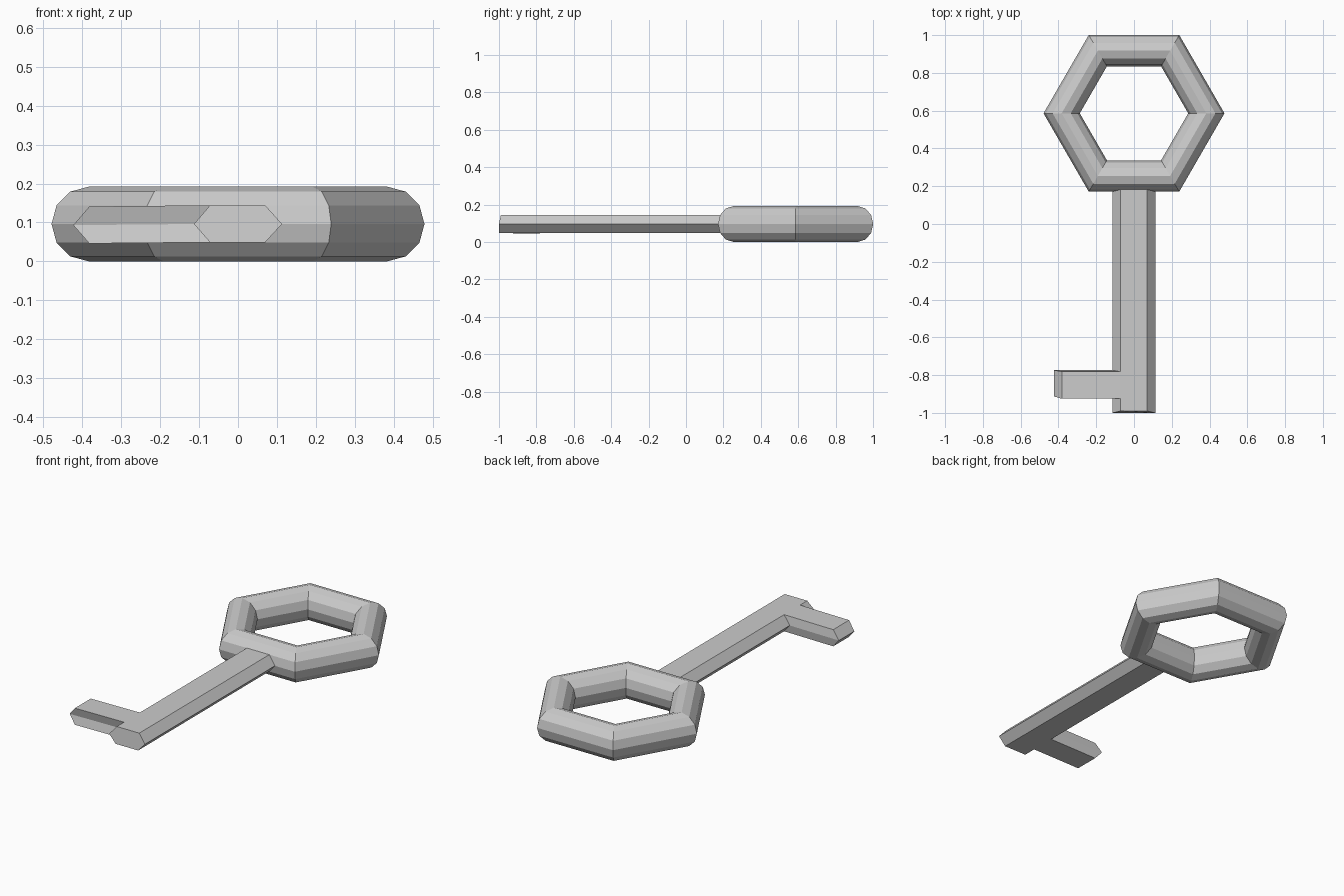
import bpy
import bmesh
from mathutils import Vector

if "Cube" in bpy.data.objects:
    bpy.data.objects.remove(bpy.data.objects["Cube"])

ZC = 0.096  # height of the key's middle plane

# Bow: six-sided ring with a twelve-sided tube
bpy.ops.mesh.primitive_torus_add(
    major_segments=6, minor_segments=12,
    major_radius=0.383, minor_radius=0.096,
    location=(0, 0.586, ZC))
bpy.context.object.name = "bow_ring"

# Shaft: flattened hexagonal bar lofted along y
# section points: left tip, top left, top right, right tip, bottom right, bottom left
section = [(-0.113, 0), (-0.072, 0.048), (0.07, 0.048),
           (0.113, 0), (0.07, -0.047), (-0.072, -0.047)]
# y station and forward shift of the left tip at that station
stations = [(-0.993, 0), (-0.925, 0.012), (-0.782, 0.008), (0.2, 0)]

bm = bmesh.new()
rings = []
for y, shift in stations:
    rings.append([bm.verts.new((x, y + (shift if i == 0 else 0), ZC + z))
                  for i, (x, z) in enumerate(section)])
for v in rings[0]:
    v.co.y += -0.007 if v.co.z < ZC + 0.01 else 0.003  # slightly slanted end

bit_faces = []
for k in range(len(rings) - 1):
    a, b = rings[k], rings[k + 1]
    for i in range(6):
        j = (i + 1) % 6
        f = bm.faces.new((a[i], a[j], b[j], b[i]))
        if k == 1 and i in (0, 5):
            bit_faces.append(f)
bm.faces.new(rings[0])
bm.faces.new(rings[-1][::-1])

# Bit: the two left flanks pulled out sideways
out = bmesh.ops.extrude_face_region(bm, geom=bit_faces)
moved = [g for g in out["geom"] if isinstance(g, bmesh.types.BMVert)]
bmesh.ops.translate(bm, verts=moved, vec=Vector((-0.31, 0, -0.003)))
bmesh.ops.delete(bm, geom=[f for f in bit_faces if f.is_valid], context="FACES")
bmesh.ops.recalc_face_normals(bm, faces=bm.faces)

mesh = bpy.data.meshes.new("shaft_and_bit")
bm.to_mesh(mesh)
bm.free()
bpy.context.collection.objects.link(bpy.data.objects.new("shaft_and_bit", mesh))
